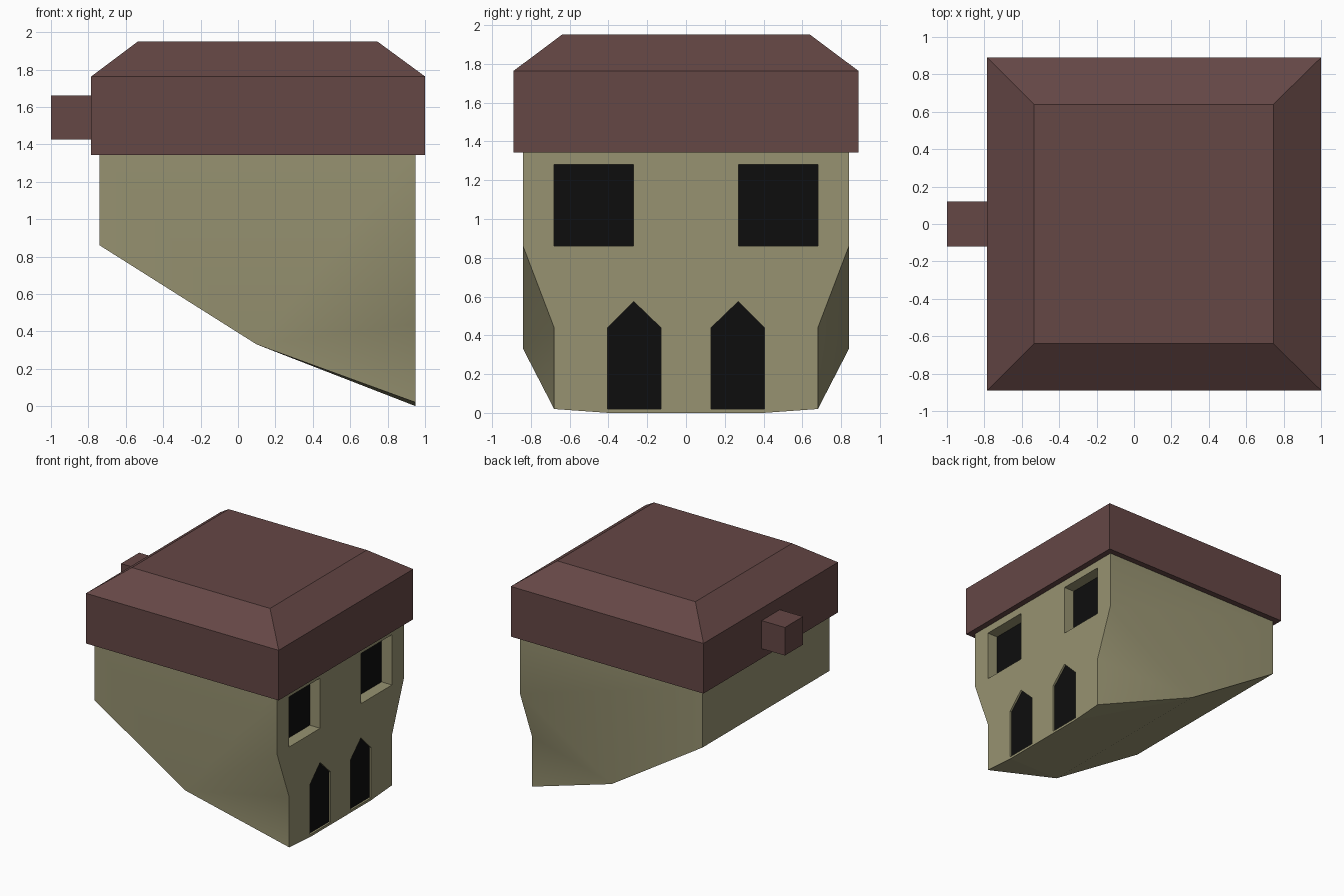
import bpy, bmesh

if "Cube" in bpy.data.objects:
    bpy.data.objects.remove(bpy.data.objects["Cube"])


def material(name, rgb):
    m = bpy.data.materials.new(name)
    m.diffuse_color = (*rgb, 1)
    m.use_nodes = True
    m.node_tree.nodes["Principled BSDF"].inputs["Base Color"].default_value = m.diffuse_color
    return m


WALL = material("wall_plaster", (0.31, 0.29, 0.165))
ROOF = material("roof_red", (0.13, 0.063, 0.06))
DARK = material("opening_black", (0.004, 0.004, 0.004))


def make(name, verts, faces, mat=None):
    bm = bmesh.new()
    vs = [bm.verts.new(v) for v in verts]
    for f in faces:
        bm.faces.new([vs[i] for i in f])
    bmesh.ops.recalc_face_normals(bm, faces=bm.faces)
    me = bpy.data.meshes.new(name)
    bm.to_mesh(me)
    bm.free()
    if mat:
        me.materials.append(mat)
    ob = bpy.data.objects.new(name, me)
    bpy.context.collection.objects.link(ob)
    return ob


def prism(name, outline, x0, x1, mat=None):
    """Extrude a (y, z) outline along x."""
    n = len(outline)
    verts = [(x, y, z) for x in (x0, x1) for y, z in outline]
    faces = [range(n), range(n, 2 * n)]
    faces += [(i, (i + 1) % n, n + (i + 1) % n, n + i) for i in range(n)]
    return make(name, verts, faces, mat)


# House body: one half listed, mirrored across y = 0
half = [(0.95, 0.84, 1.36), (0.95, 0.84, 0.86), (0.95, 0.68, 0.44),
        (0.95, 0.68, 0.02), (0.95, 0.40, 0.0), (0.10, 0.84, 0.33),
        (-0.74, 0.84, 0.86), (-0.74, 0.84, 1.36)]
n = len(half)
verts = half + [(x, -y, z) for x, y, z in half]
side = [(0, 1, 5, 6, 7), (1, 2, 5), (2, 3, 5)]
faces = side + [[i + n for i in f] for f in side]
faces += [(0, 1, 2, 3, 4, 12, 11, 10, 9, 8),       # front
          (3, 4, 5), (11, 12, 13), (4, 5, 13, 12),  # sloped underside
          (5, 6, 14, 13), (6, 7, 15, 14), (0, 7, 15, 8)]
body = make("house_body", verts, faces, WALL)
for p in list(body.data.polygons)[:6]:              # softly shaded side walls
    p.use_smooth = True

# Windows and pointed doors: recess cutter plus black panel
window = [(0.27, 0.86), (0.68, 0.86), (0.68, 1.28), (0.27, 1.28)]
door = [(0.13, 0.02), (0.405, 0.02), (0.405, 0.44), (0.27, 0.575), (0.13, 0.44)]
for kind, outline, depth in (("window", window, 0.10), ("door", door, 0.02)):
    for label, s in (("right", 1), ("left", -1)):
        pts = [(s * y, z) for y, z in outline]
        back = 0.95 - depth
        cutter = prism(f"{kind}_cutter_{label}", pts, back, 1.1)
        cutter.hide_render = True
        cutter.hide_viewport = True
        cutter.display_type = 'WIRE'
        mod = body.modifiers.new(f"{kind}_{label}", 'BOOLEAN')
        mod.object = cutter
        mod.operation = 'DIFFERENCE'
        mod.solver = 'EXACT'
        prism(f"{kind}_panel_{label}", pts, back - 0.006, back + 0.004, DARK)

# Roof: straight eaves with a chamfered flat top
rings = [(-0.785, 1.0, 0.89, 1.343), (-0.785, 1.0, 0.89, 1.763),
         (-0.535, 0.745, 0.64, 1.95)]
verts = [v for a, b, y, z in rings
         for v in ((a, -y, z), (b, -y, z), (b, y, z), (a, y, z))]
faces = [(0, 1, 2, 3), (8, 9, 10, 11)]
faces += [(k + i, k + (i + 1) % 4, k + 4 + (i + 1) % 4, k + 4 + i)
          for k in (0, 4) for i in range(4)]
make("roof", verts, faces, ROOF)

# Square stub at the back of the roof
prism("roof_back_stub", [(-0.12, 1.425), (0.12, 1.425), (0.12, 1.66), (-0.12, 1.66)],
      -1.0, -0.77, ROOF)
